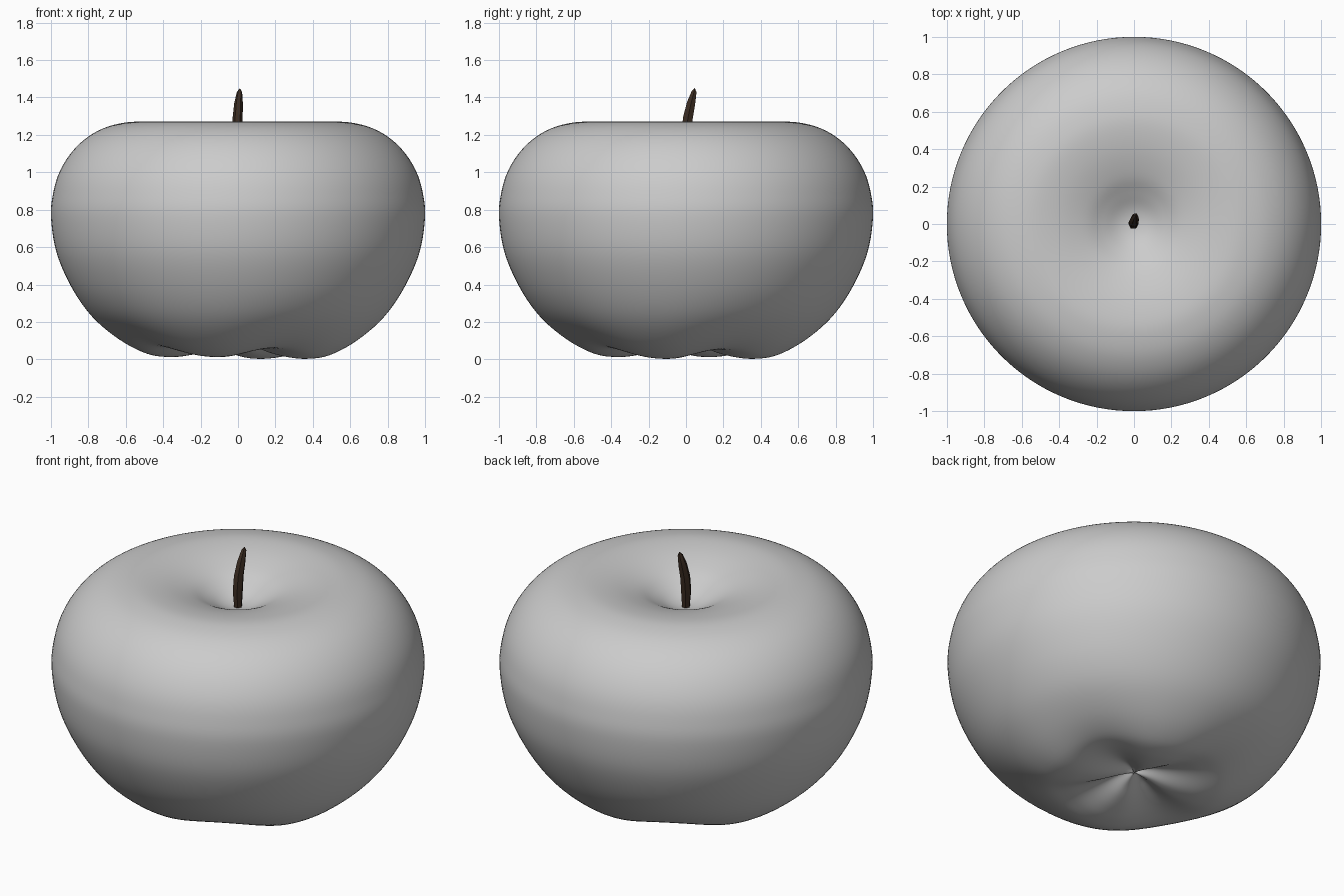
import bpy, bmesh, math
from mathutils import Vector

if "Cube" in bpy.data.objects:
    bpy.data.objects.remove(bpy.data.objects["Cube"])


def material(name, rgb):
    m = bpy.data.materials.new(name)
    m.diffuse_color = (*rgb, 1)
    m.use_nodes = True
    m.node_tree.nodes["Principled BSDF"].inputs["Base Color"].default_value = m.diffuse_color
    return m


def spline(pts, n):
    """Smooth curve through the points, n steps per span."""
    p = [Vector(q) for q in pts]
    p = [2 * p[0] - p[1]] + p + [2 * p[-1] - p[-2]]
    out = []
    for i in range(1, len(p) - 2):
        a, b, c, d = p[i - 1:i + 3]
        for k in range(n):
            t = k / n
            out.append(0.5 * (2 * b + (c - a) * t + (2 * a - 5 * b + 4 * c - d) * t * t
                              + (3 * b - a - 3 * c + d) * t ** 3))
    return out + [p[-2]]


def loft(name, rings, bottom, top, mat, angle):
    """Skin a stack of rings and close both ends to a point."""
    bm = bmesh.new()
    loops = [[bm.verts.new(v) for v in ring] for ring in rings]
    n = len(loops[0])
    lo, hi = bm.verts.new(bottom), bm.verts.new(top)
    for i in range(n):
        j = (i + 1) % n
        bm.faces.new((lo, loops[0][j], loops[0][i]))
        bm.faces.new((hi, loops[-1][i], loops[-1][j]))
        for a, b in zip(loops, loops[1:]):
            bm.faces.new((a[i], a[j], b[j], b[i]))
    bmesh.ops.recalc_face_normals(bm, faces=bm.faces)
    me = bpy.data.meshes.new(name)
    bm.to_mesh(me)
    bm.free()
    me.materials.append(mat)
    ob = bpy.data.objects.new(name, me)
    bpy.context.collection.objects.link(ob)
    bpy.ops.object.select_all(action='DESELECT')
    ob.select_set(True)
    bpy.context.view_layer.objects.active = ob
    bpy.ops.object.shade_smooth_by_angle(angle=math.radians(angle))
    return ob


skin = material("fruit_grey", (0.6, 0.6, 0.6))
bark = material("stem_brown", (0.045, 0.026, 0.016))

# Fruit body: turned profile (radius, height) from bottom hollow to stem hollow
profile = [(0, .1), (.09, .068), (.18, .034), (.28, .01), (.385, .001), (.5, .02),
           (.64, .097), (.78, .222), (.89, .385), (.97, .57), (1, .76), (.988, .89),
           (.955, 1.0), (.895, 1.1), (.815, 1.18), (.72, 1.235), (.62, 1.263), (.52, 1.27),
           (.39, 1.252), (.26, 1.213), (.17, 1.168), (.1, 1.132), (.05, 1.116), (0, 1.11)]
curve = spline(profile, 5)
GROOVE = math.radians(27)          # direction of the first of four grooves


def body_point(r, z, a):
    # Four shallow grooves divide the slightly tilted underside into lobes
    if z < .76 and r < .88:
        w = math.sin(math.pi * (r / .88) ** .62)
        z += .055 * w * ((1 + math.cos(4 * (a - GROOVE))) / 2) ** 1.2
        z += .007 * w * (1 - math.cos(a - GROOVE))
    return (r * math.cos(a), r * math.sin(a), z)


N = 128
rings = [[body_point(p.x, p.y, 2 * math.pi * i / N) for i in range(N)]
         for p in curve[1:-1]]
loft("fruit_body", rings, (0, 0, profile[0][1]), (0, 0, profile[-1][1]), skin, 60)

# Stem: leaning tapered six-sided stalk (x, y, z, radius)
stalk = [(0, 0, 1.05, .02), (0, 0, 1.12, .022), (-.003, .002, 1.2, .028),
         (-.002, .01, 1.29, .027), (.003, .027, 1.37, .023), (.008, .043, 1.43, .014)]
rings = [[(x + r * math.cos(i * math.pi / 3), y + 1.1 * r * math.sin(i * math.pi / 3),
           z - .2 * r * math.sin(i * math.pi / 3)) for i in range(6)]
         for x, y, z, r in stalk]
loft("stem", rings, (0, 0, 1.04), (.01, .047, 1.45), bark, 35)
